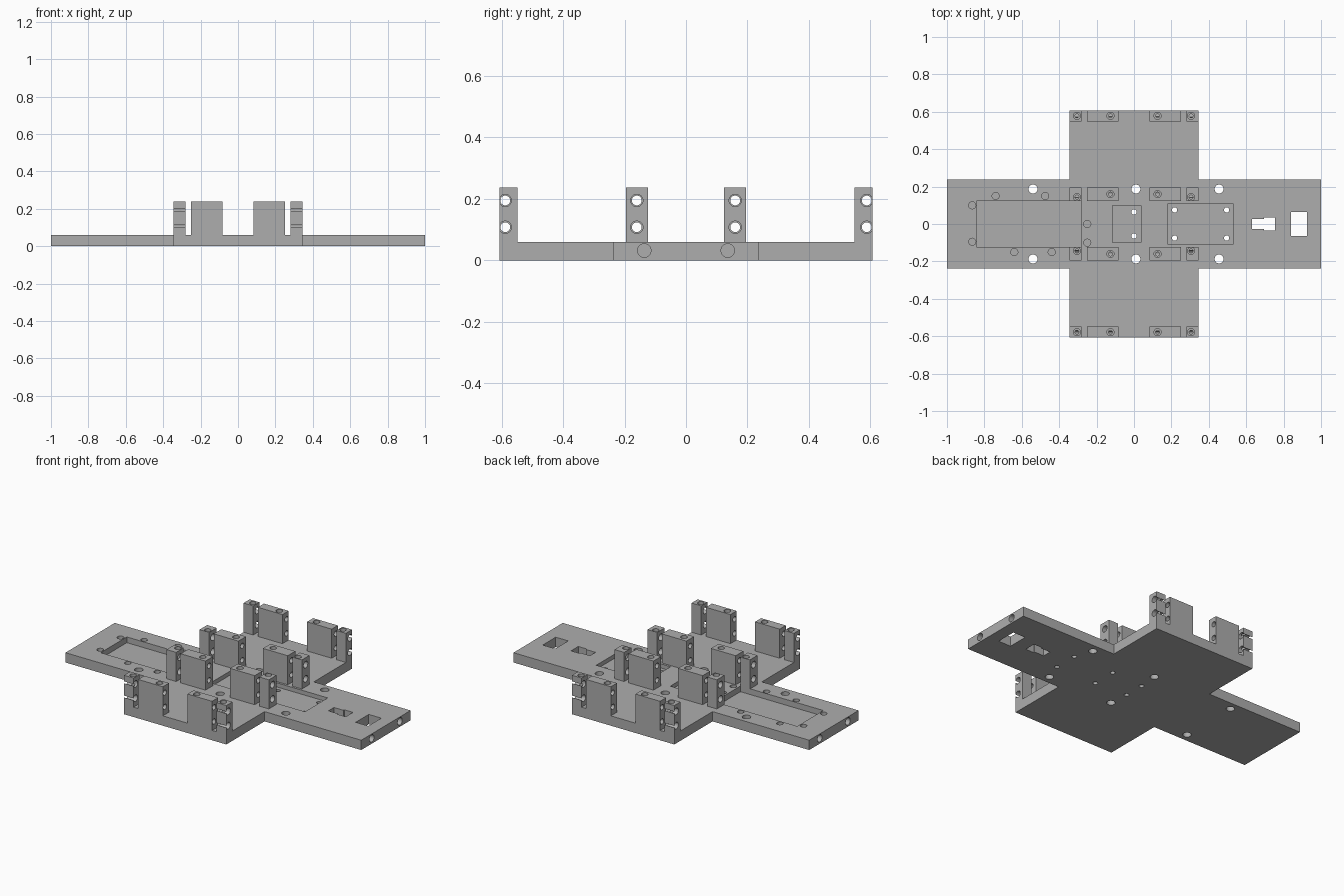
import bpy, bmesh
from mathutils import Matrix, Vector

cube = bpy.data.objects.get("Cube")
if cube:
    bpy.data.objects.remove(cube, do_unlink=True)

grey = bpy.data.materials.new("plain grey")
grey.use_nodes = True
colour = (0.42, 0.42, 0.42, 1)
grey.diffuse_color = colour
grey.node_tree.nodes["Principled BSDF"].inputs["Base Color"].default_value = colour

BASE_TOP, POST_TOP = 0.06, 0.238


def add_box(bm, x0, x1, y0, y1, z0, z1):
    size = Matrix.Diagonal((x1 - x0, y1 - y0, z1 - z0, 1))
    middle = Matrix.Translation(((x0 + x1) / 2, (y0 + y1) / 2, (z0 + z1) / 2))
    bmesh.ops.create_cube(bm, size=1, matrix=middle @ size)


def add_rod(bm, centre, radius, length, axis="Z"):
    turn = Matrix.Rotation(1.570796, 4, "Y") if axis == "X" else Matrix()
    bmesh.ops.create_cone(bm, cap_ends=True, segments=32, radius1=radius, radius2=radius,
                          depth=length, matrix=Matrix.Translation(centre) @ turn)


def finish(bm, name):
    mesh = bpy.data.meshes.new(name)
    bm.to_mesh(mesh)
    bm.free()
    mesh.materials.append(grey)
    obj = bpy.data.objects.new(name, mesh)
    bpy.context.collection.objects.link(obj)
    return obj


def cut(obj, cutter_bm):
    cutter = finish(cutter_bm, "cutter")
    cutter.hide_render = True
    mod = obj.modifiers.new("cut", "BOOLEAN")
    mod.operation, mod.solver, mod.object = "DIFFERENCE", "EXACT", cutter
    bpy.context.view_layer.objects.active = obj
    bpy.ops.object.modifier_apply(modifier=mod.name)
    bpy.data.objects.remove(cutter, do_unlink=True)


def smooth(obj):
    bpy.ops.object.select_all(action="DESELECT")
    obj.select_set(True)
    bpy.context.view_layer.objects.active = obj
    bpy.ops.object.shade_smooth_by_angle(angle=0.5)


# Cross-shaped base plate
L, W, A, B = 1.0, 0.238, 0.346, 0.607
quarter = [(L, W), (A, W), (A, B)]
outline = (quarter + [(-x, y) for x, y in reversed(quarter)]
           + [(-x, -y) for x, y in quarter] + [(x, -y) for x, y in reversed(quarter)])
bm = bmesh.new()
face = bm.faces.new([bm.verts.new((x, y, 0)) for x, y in outline])
grown = bmesh.ops.extrude_face_region(bm, geom=[face])["geom"]
bmesh.ops.translate(bm, vec=Vector((0, 0, BASE_TOP)),
                    verts=[v for v in grown if isinstance(v, bmesh.types.BMVert)])
bmesh.ops.recalc_face_normals(bm, faces=bm.faces)
base = finish(bm, "base_plate")

# Pockets: x range, half width, depth
bm = bmesh.new()
for x0, x1, half, depth in [(-0.84, -0.28, 0.126, 0.035), (-0.115, 0.037, 0.099, 0.025),
                            (0.182, 0.53, 0.11, 0.025)]:
    add_box(bm, x0, x1, -half, half, BASE_TOP - depth, 0.1)
# Square window through the plate
add_box(bm, 0.84, 0.925, -0.063, 0.063, -0.1, 0.1)
cut(base, bm)

# Stepped window, narrow part then wide part
for x0, x1, half in [(0.63, 0.70, 0.027), (0.695, 0.753, 0.035)]:
    bm = bmesh.new()
    add_box(bm, x0, x1, -half, half, -0.1, 0.1)
    cut(base, bm)

# Through holes, blind holes and end holes
bm = bmesh.new()
for s in (-1, 1):
    for x in (-0.54, 0.01, 0.455):
        add_rod(bm, (x, s * 0.187, 0), 0.024, 0.3)
    for x, y in [(0, 0.064), (0.217, 0.075), (0.495, 0.075)]:
        add_rod(bm, (x, s * y, 0), 0.014, 0.3)
    for end in (-1, 1):
        add_rod(bm, (end, s * 0.136, 0.032), 0.022, 0.2, "X")
for x, y in [(-0.865, 0.1), (-0.865, -0.095), (-0.74, 0.15), (-0.475, 0.15),
             (-0.64, -0.15), (-0.44, -0.15), (-0.25, 0), (-0.25, -0.1)]:
    add_rod(bm, (x, y, BASE_TOP), 0.019, 0.08)
cut(base, bm)
smooth(base)


# Upright posts: wide block and thin bracket, drilled sideways and from the top
def post(name, x0, x1, y0, y1, bore_y, side_radius, screw):
    bm = bmesh.new()
    add_box(bm, x0, x1, y0, y1, BASE_TOP, POST_TOP)
    obj = finish(bm, name)
    bm = bmesh.new()
    for z in (0.108, 0.195):
        add_rod(bm, ((x0 + x1) / 2, bore_y, z), side_radius, 0.4, "X")
    cut(obj, bm)
    for radius, depth in [(0.019, 0.02), (0.01, 0.12)]:
        bm = bmesh.new()
        add_rod(bm, (*screw, POST_TOP), radius, depth * 2)
        cut(obj, bm)
    smooth(obj)


for sx, side in [(1, "left"), (-1, "right")]:
    for sy, end in [(1, "back"), (-1, "front")]:
        for row, near, far, bore, thin_screw, wide_screw in [
                ("inner", 0.123, 0.196, 0.16, 0.144, 0.16),
                ("outer", 0.548, 0.607, 0.588, 0.578, 0.578)]:
            y0, y1 = sorted((sy * near, sy * far))
            for kind, a, b, radius, sc_x, sc_y in [
                    ("wide", 0.083, 0.25, 0.016, 0.126, wide_screw),
                    ("thin", 0.281, 0.346, 0.02, 0.305, thin_screw)]:
                x0, x1 = sorted((sx * a, sx * b))
                post(f"{kind}_{row}_post_{end}_{side}", x0, x1, y0, y1, sy * bore, radius,
                     (sx * sc_x, sy * sc_y))
